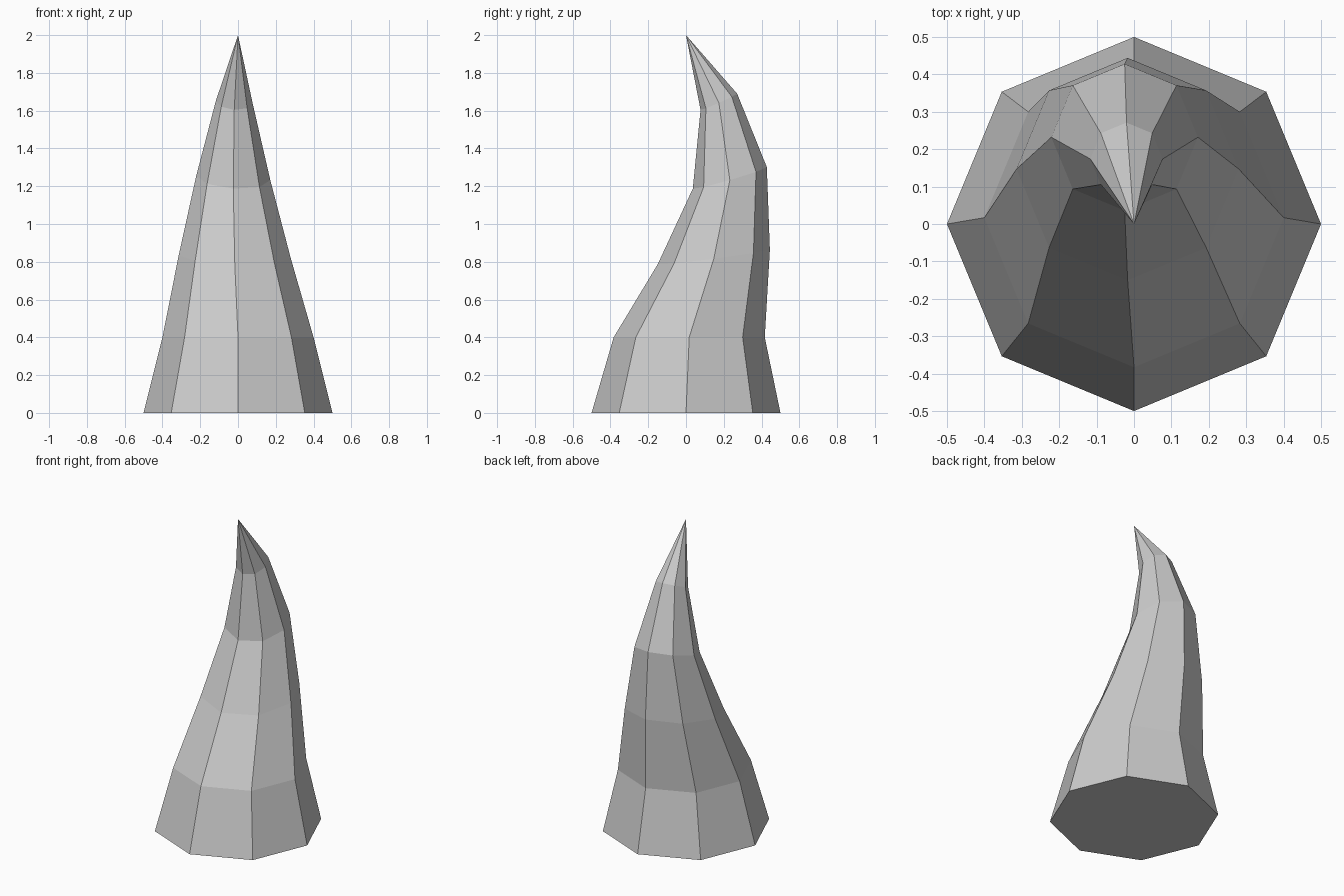
import bpy, bmesh, math

if "Cube" in bpy.data.objects:
    bpy.data.objects.remove(bpy.data.objects["Cube"])

SIDES = 8
# ring: centre x, centre y, centre z, radius, slope of ring along x, slope along y
RINGS = [
    (0.0, 0.0, 0.0, 0.5, 0.0, 0.0),
    (0.0, 0.017, 0.4, 0.4, 0.0, 0.0),
    (-0.017, 0.147, 0.825, 0.297, -0.03, 0.13),
    (-0.025, 0.232, 1.244, 0.196, -0.06, 0.29),
    (-0.02, 0.174, 1.647, 0.097, -0.06, 0.44),
]

# bent eight-sided spike with closed base
bm = bmesh.new()
loops = []
for cx, cy, cz, r, sx, sy in RINGS:
    ring = []
    for i in range(SIDES):
        a = 2 * math.pi * i / SIDES
        dx, dy = r * math.cos(a), r * math.sin(a)
        ring.append(bm.verts.new((cx + dx, cy + dy, cz + sx * dx + sy * dy)))
    loops.append(ring)
tip = bm.verts.new((0, 0, 2))

bm.faces.new(loops[0][::-1])
for i in range(SIDES):
    j = (i + 1) % SIDES
    for lo, hi in zip(loops, loops[1:]):
        bm.faces.new((lo[i], lo[j], hi[j], hi[i]))
    bm.faces.new((loops[-1][i], loops[-1][j], tip))
bmesh.ops.recalc_face_normals(bm, faces=bm.faces)

mesh = bpy.data.meshes.new("horn")
bm.to_mesh(mesh)
bm.free()
bpy.context.collection.objects.link(bpy.data.objects.new("horn", mesh))
